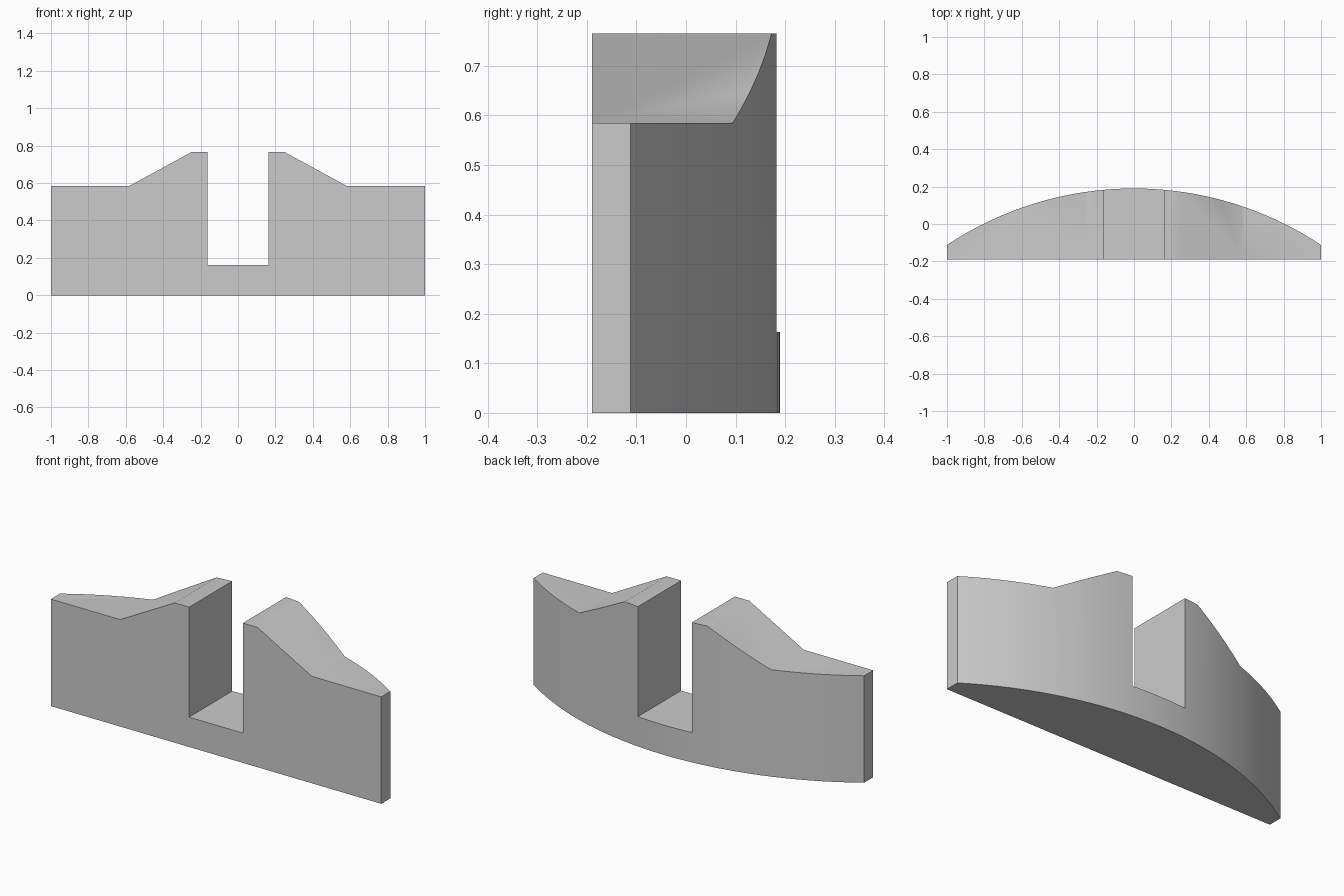
import bpy
import bmesh
from math import asin, sin, cos

cube = bpy.data.objects.get("Cube")
if cube:
    bpy.data.objects.remove(cube, do_unlink=True)

HALF_WIDTH, FRONT_Y, BACK_Y, END_Y = 1.0, -0.19, 0.19, -0.112
SAG = BACK_Y - END_Y
RADIUS = (HALF_WIDTH ** 2 + SAG ** 2) / (2 * SAG)
SEGMENTS = 32

grey = bpy.data.materials.new("plain grey")
grey.use_nodes = True
colour = (0.6, 0.6, 0.6, 1)
grey.diffuse_color = colour
grey.node_tree.nodes["Principled BSDF"].inputs["Base Color"].default_value = colour


def prism(name, points, direction):
    """Extrude a closed outline of 3D points along a direction."""
    bm = bmesh.new()
    face = bm.faces.new([bm.verts.new(p) for p in points])
    top = bmesh.ops.extrude_face_region(bm, geom=[face])["geom"]
    verts = [v for v in top if isinstance(v, bmesh.types.BMVert)]
    bmesh.ops.translate(bm, verts=verts, vec=direction)
    bmesh.ops.recalc_face_normals(bm, faces=bm.faces)
    mesh = bpy.data.meshes.new(name)
    bm.to_mesh(mesh)
    bm.free()
    mesh.materials.append(grey)
    obj = bpy.data.objects.new(name, mesh)
    bpy.context.collection.objects.link(obj)
    return obj


# Body: flat front with a shallow arc at the back
half_angle = asin(HALF_WIDTH / RADIUS)
plan = [(-HALF_WIDTH, FRONT_Y, 0), (HALF_WIDTH, FRONT_Y, 0)]
for i in range(SEGMENTS + 1):
    a = half_angle * (1 - 2 * i / SEGMENTS)
    plan.append((RADIUS * sin(a), BACK_Y - RADIUS * (1 - cos(a)), 0))
body = prism("notched_block", plan, (0, 0, 1))

# Front silhouette: low ends, sloped shoulders and central notch
half = [(0.163, 0.163), (0.163, 0.765), (0.25, 0.765), (0.58, 0.585), (1.2, 0.585), (1.2, -0.2)]
outline = half + [(-x, z) for x, z in reversed(half)]
cutter = prism("silhouette_cutter", [(x, -0.5, z) for x, z in outline], (0, 1, 0))
cutter.hide_render = True

bpy.context.view_layer.objects.active = body
body.select_set(True)
cut = body.modifiers.new("silhouette", "BOOLEAN")
cut.operation = "INTERSECT"
cut.solver = "EXACT"
cut.object = cutter
bpy.ops.object.modifier_apply(modifier=cut.name)
bpy.data.objects.remove(cutter, do_unlink=True)

bpy.ops.object.shade_smooth_by_angle()
